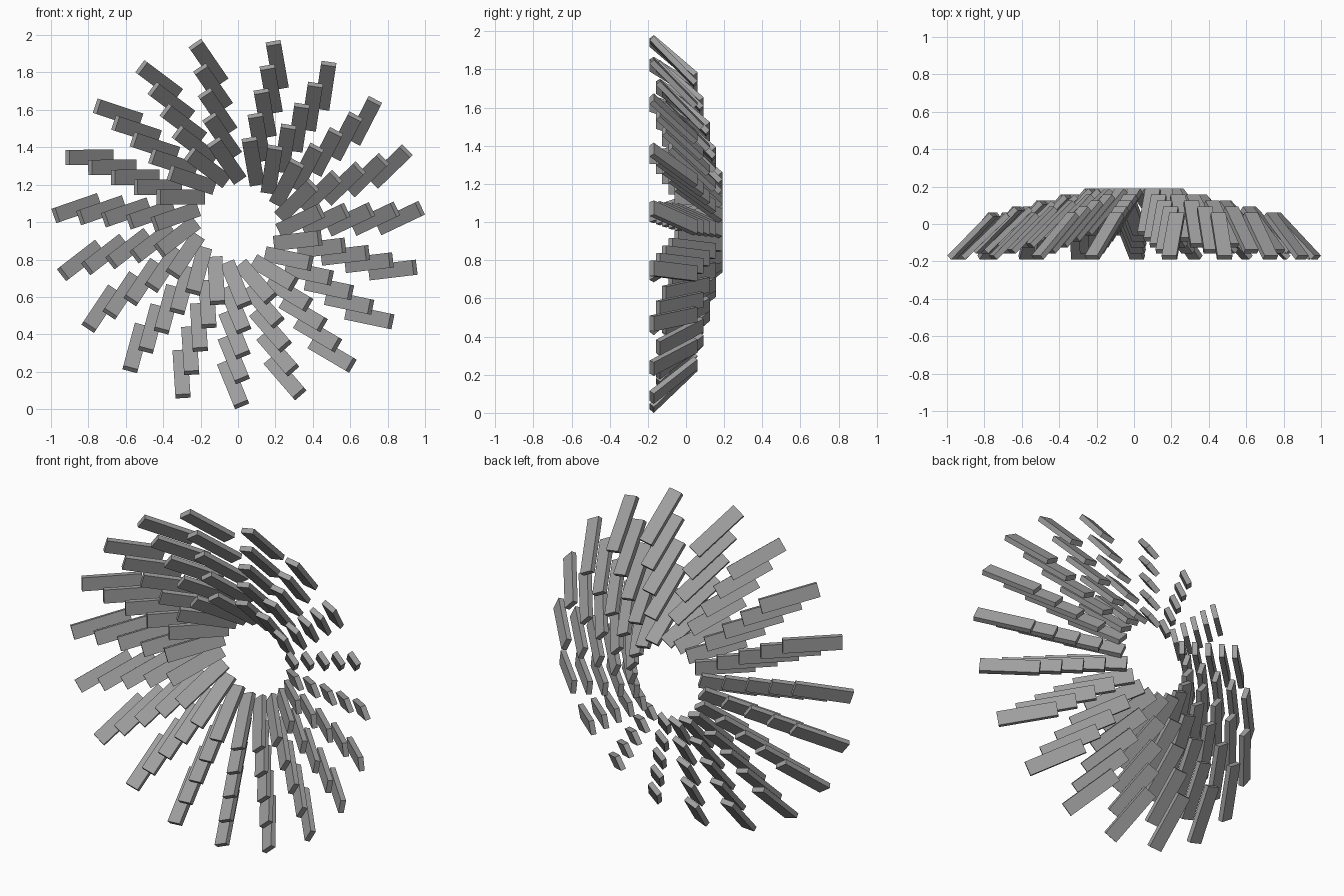
import bpy, bmesh, math
from mathutils import Matrix, Vector

if "Cube" in bpy.data.objects:
    bpy.data.objects.remove(bpy.data.objects["Cube"])

ARMS, RINGS = 19, 5
FIRST, STEP = 76.0, 18.64           # angle of first arm and spacing, degrees
YAW, PITCH = math.radians(24), math.radians(44)
SIZE = (0.33, 0.081, 0.03)          # plank length, width, thickness

grey = bpy.data.materials.new("mid_grey")
grey.diffuse_color = (0.35, 0.35, 0.35, 1)
grey.use_nodes = True
grey.node_tree.nodes["Principled BSDF"].inputs["Base Color"].default_value = grey.diffuse_color

# One plank mesh shared by every slat
mesh = bpy.data.meshes.new("plank")
bm = bmesh.new()
bmesh.ops.create_cube(bm, size=1)
bmesh.ops.scale(bm, vec=SIZE, verts=bm.verts)
bm.to_mesh(mesh)
bm.free()
mesh.materials.append(grey)


def add_plank(name, angle, radius, y):
    """Place a plank on a ring, turned off the radius and leaning forward."""
    t = angle + YAW
    length = Vector((math.cos(t) * math.cos(PITCH), -math.sin(PITCH),
                     math.sin(t) * math.cos(PITCH)))
    width = Vector((-math.sin(t), 0, math.cos(t)))
    normal = length.cross(width)
    rot = Matrix((length, width, normal)).transposed().to_4x4()
    pos = Vector((radius * math.cos(angle), y, 1 + radius * math.sin(angle)))
    ob = bpy.data.objects.new(name, mesh)
    ob.matrix_world = Matrix.Translation(pos) @ rot
    bpy.context.collection.objects.link(ob)


# Overlapping rings of planks forming a shallow bowl open to the front
for ring in range(RINGS):
    for arm in range(ARMS):
        add_plank(f"plank_ring{ring + 1}_arm{arm + 1}",
                  math.radians(FIRST - arm * STEP),
                  0.866 - 0.133 * ring, -0.065 + 0.0325 * ring)
